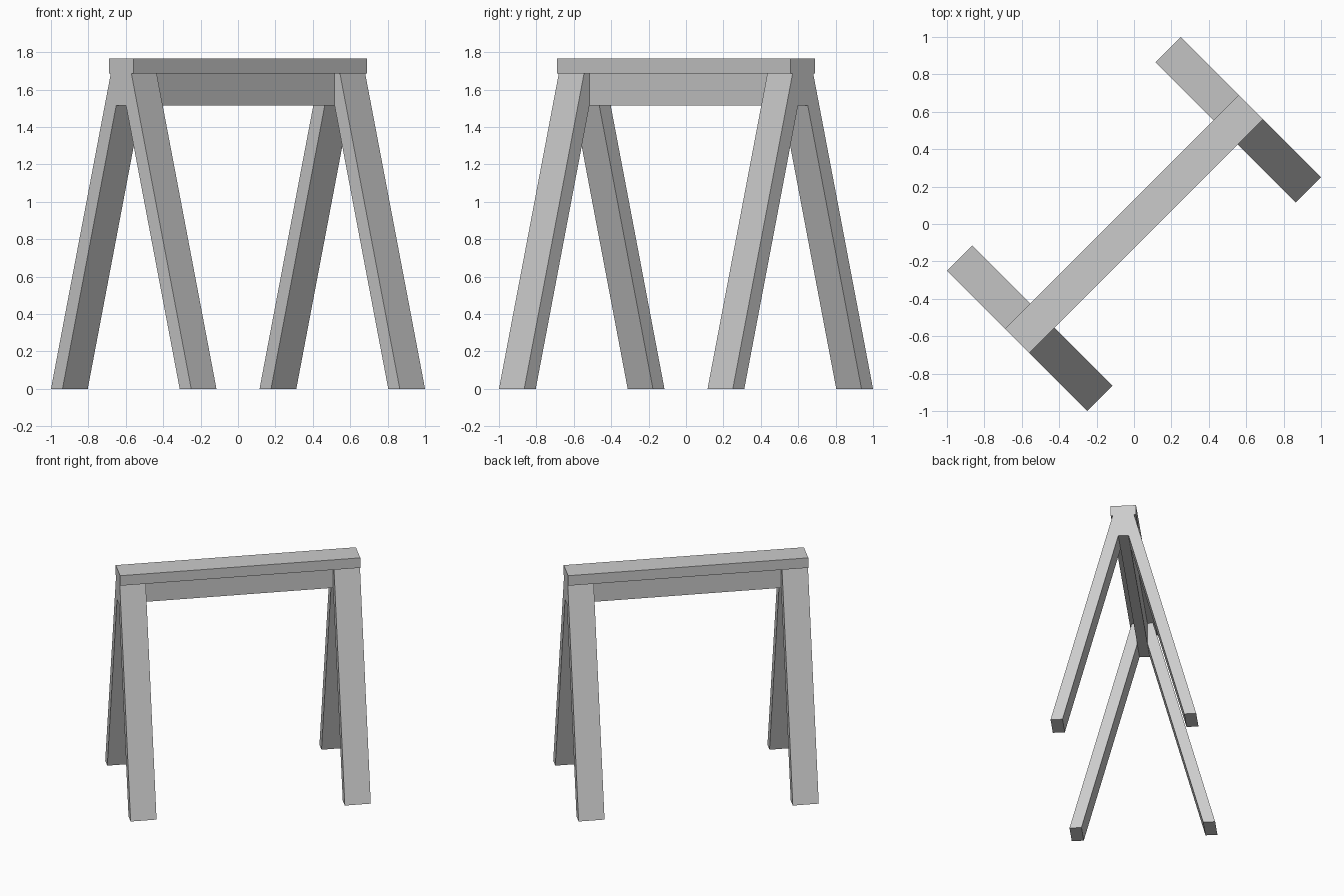
import bpy, bmesh
from math import radians
from mathutils import Matrix

if "Cube" in bpy.data.objects:
    bpy.data.objects.remove(bpy.data.objects["Cube"])

HALF_LEN = 0.884      # half length of the sawhorse
LEG_WIDTH = 0.191     # leg width along the beam
Z_RAIL, Z_CAP, Z_TOP = 1.515, 1.685, 1.765
RAIL_HALF = 0.037
TURN = Matrix.Rotation(radians(45), 4, 'Z')


def extrude_profile(name, points, x0, x1):
    """Extrude a (y, z) profile from x0 to x1, then turn it 45 degrees."""
    bm = bmesh.new()
    face = bm.faces.new([bm.verts.new((x0, y, z)) for y, z in points])
    ext = bmesh.ops.extrude_face_region(bm, geom=[face])
    moved = [v for v in ext["geom"] if isinstance(v, bmesh.types.BMVert)]
    bmesh.ops.translate(bm, vec=(x1 - x0, 0, 0), verts=moved)
    bmesh.ops.recalc_face_normals(bm, faces=bm.faces)
    bm.transform(TURN)
    mesh = bpy.data.meshes.new(name)
    bm.to_mesh(mesh)
    bm.free()
    obj = bpy.data.objects.new(name, mesh)
    bpy.context.collection.objects.link(obj)
    return obj


def rect(half, z0, z1):
    return [(-half, z0), (half, z0), (half, z1), (-half, z1)]


# Flat top board and the narrower rail under it
extrude_profile("top_board", rect(0.092, Z_CAP, Z_TOP), -HALF_LEN, HALF_LEN)
extrude_profile("under_rail", rect(RAIL_HALF, Z_RAIL, Z_CAP), -HALF_LEN, HALF_LEN)

# Four splayed legs, notched around the rail
leg = [(0.443, 0), (0.530, 0), (0.078, Z_CAP), (RAIL_HALF, Z_CAP), (RAIL_HALF, Z_RAIL)]
for end, sx in (("right", 1), ("left", -1)):
    for side, sy in (("front", -1), ("back", 1)):
        extrude_profile(f"{side}_{end}_leg", [(sy * y, z) for y, z in leg],
                        sx * (HALF_LEN - LEG_WIDTH), sx * HALF_LEN)
